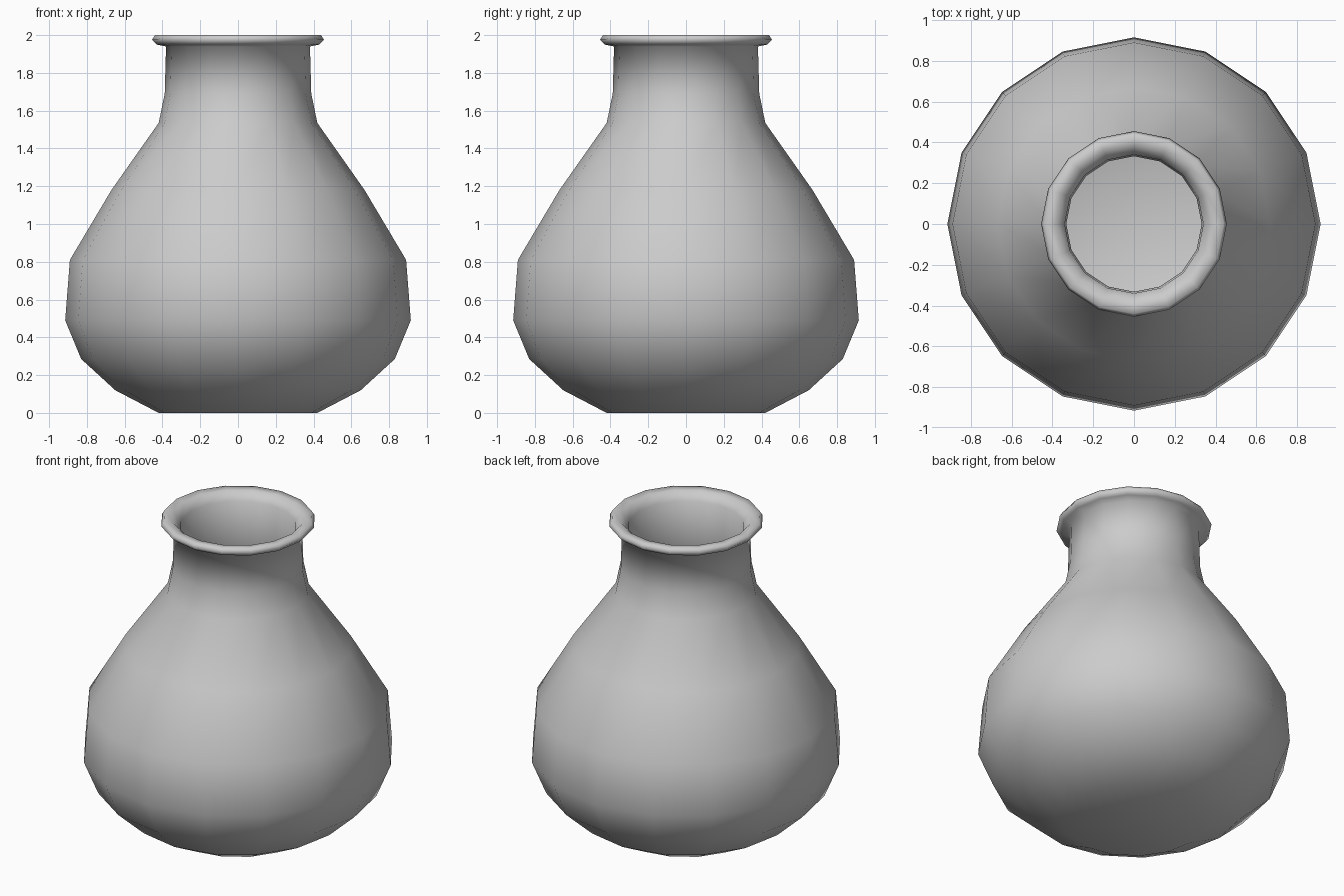
import bpy, bmesh, math

if "Cube" in bpy.data.objects:
    bpy.data.objects.remove(bpy.data.objects["Cube"])

SIDES = 16

# Outer wall from foot to neck, rolled rim, then inner wall down to the floor (radius, height)
outer = [(0.42, 0.0), (0.65, 0.12), (0.83, 0.285), (0.915, 0.49), (0.89, 0.81),
         (0.67, 1.18), (0.42, 1.535), (0.388, 1.69), (0.381, 1.94)]
rim = [(0.43, 1.95), (0.455, 1.975), (0.44, 2.0), (0.385, 1.995), (0.34, 1.945)]
inner = [(0.332, 1.70), (0.365, 1.52), (0.615, 1.16), (0.835, 0.79), (0.855, 0.50),
         (0.78, 0.325), (0.62, 0.17), (0.40, 0.06)]

bm = bmesh.new()
rings = []
for r, z in outer + rim + inner:
    ring = []
    for i in range(SIDES):
        a = 2 * math.pi * i / SIDES
        ring.append(bm.verts.new((r * math.cos(a), r * math.sin(a), z)))
    rings.append(ring)

# Walls
for lo, hi in zip(rings, rings[1:]):
    for i in range(SIDES):
        j = (i + 1) % SIDES
        bm.faces.new((lo[i], lo[j], hi[j], hi[i]))

# Foot and inside floor
bm.faces.new(rings[0][::-1])
bm.faces.new(rings[-1])

for f in bm.faces:
    f.smooth = True
bmesh.ops.recalc_face_normals(bm, faces=bm.faces[:])
mesh = bpy.data.meshes.new("vase")
bm.to_mesh(mesh)
bm.free()
vase = bpy.data.objects.new("vase", mesh)
bpy.context.collection.objects.link(vase)
